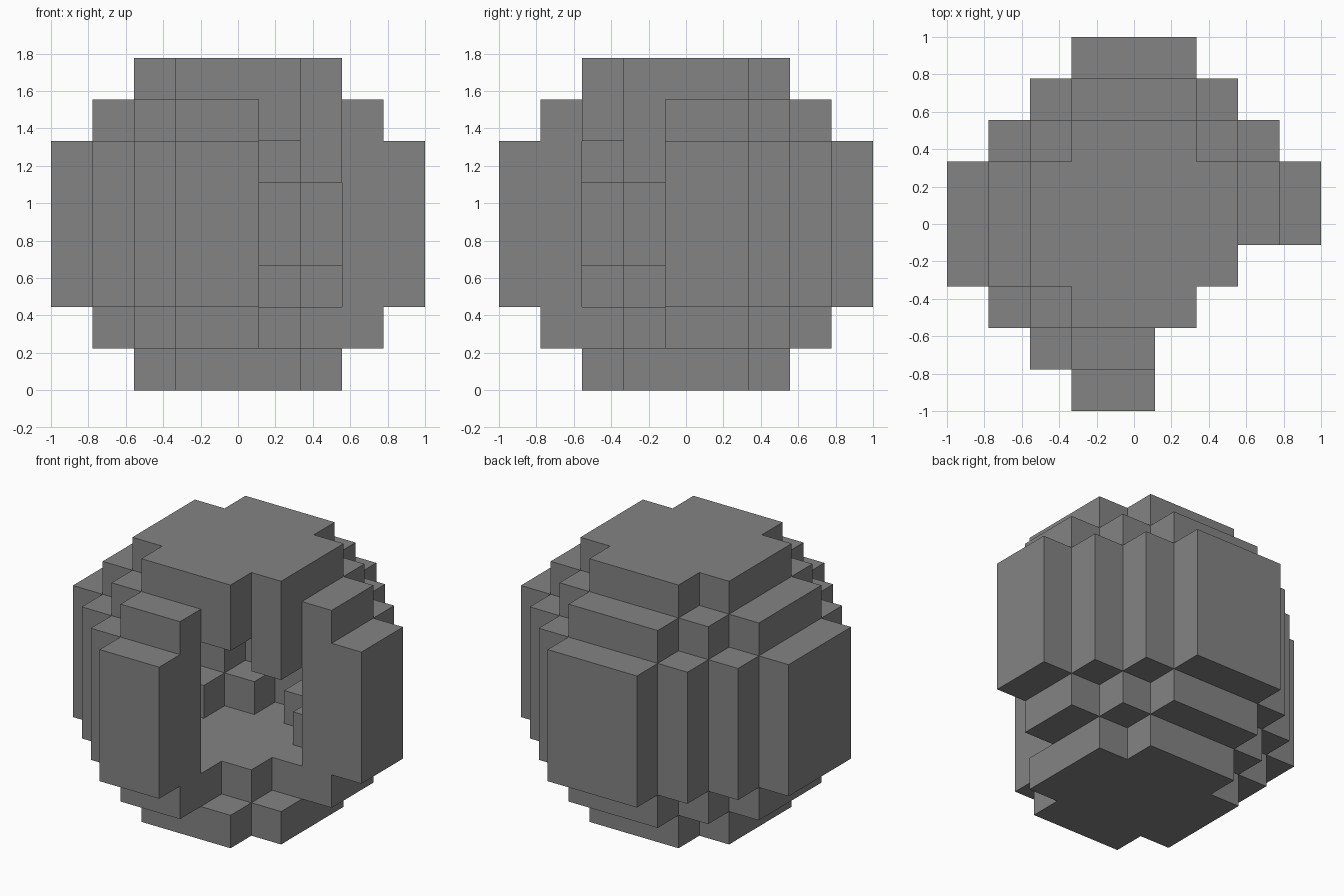
import bpy, bmesh
from mathutils import Vector

cube = bpy.data.objects.get("Cube")
if cube:
    bpy.data.objects.remove(cube, do_unlink=True)

# Material
grey = bpy.data.materials.new("stone_grey")
grey.use_nodes = True
grey.diffuse_color = (0.23, 0.23, 0.23, 1)
grey.node_tree.nodes["Principled BSDF"].inputs["Base Color"].default_value = grey.diffuse_color

UNIT = 2 / 9
OUTER = (2, 3, 4, 4, 4, 4, 3, 2)       # outer radius of each layer, in blocks
CAVITY = {2: 2, 3: 3, 4: 3, 5: 2}      # how far the cavity reaches diagonally
# Blocks that stay inside the broken corner: floor, roof and hanging stumps
KEPT = {(1, -1, 1), (1, -1, 6), (1, -2, 6), (2, -1, 6), (2, -1, 5)}


def in_disc(x, y, radius, diagonal):
    return max(abs(x), abs(y)) <= radius and abs(x) + abs(y) <= diagonal


def solid(x, y, z):
    if not 0 <= z < len(OUTER) or not in_disc(x, y, OUTER[z], OUTER[z] + 1):
        return False
    if z in CAVITY and in_disc(x, y, 2, CAVITY[z]):
        return False
    broken = x > 0 and y < 0 and 0 < z < 7
    return not broken or (x, y, z) in KEPT


# Hollow stepped ball: only faces between a block and open space are made
bm = bmesh.new()
verts = {}


def corner(p):
    key = tuple(round(2 * c) for c in p)
    if key not in verts:
        verts[key] = bm.verts.new(p * UNIT)
    return verts[key]


span = range(-4, 5)
for x, y, z in ((x, y, z) for x in span for y in span for z in range(8)):
    if not solid(x, y, z):
        continue
    centre = Vector((x, y, z + 0.5))
    for axis in range(3):
        for sign in (-1, 1):
            n = Vector((0, 0, 0))
            n[axis] = sign
            if solid(x + int(n.x), y + int(n.y), z + int(n.z)):
                continue
            u = Vector((0, 0, 0))
            u[(axis + 1) % 3] = 1
            v = n.cross(u)
            mid = centre + n / 2
            bm.faces.new([corner(mid + (a * u + b * v) / 2)
                          for a, b in ((-1, -1), (1, -1), (1, 1), (-1, 1))])

# Merge the coplanar squares into large flat faces
bmesh.ops.dissolve_limit(bm, angle_limit=0.01, verts=bm.verts, edges=bm.edges)
mesh = bpy.data.meshes.new("hollow_block_ball")
bm.to_mesh(mesh)
bm.free()
mesh.materials.append(grey)
ball = bpy.data.objects.new("hollow_block_ball", mesh)
bpy.context.collection.objects.link(ball)
